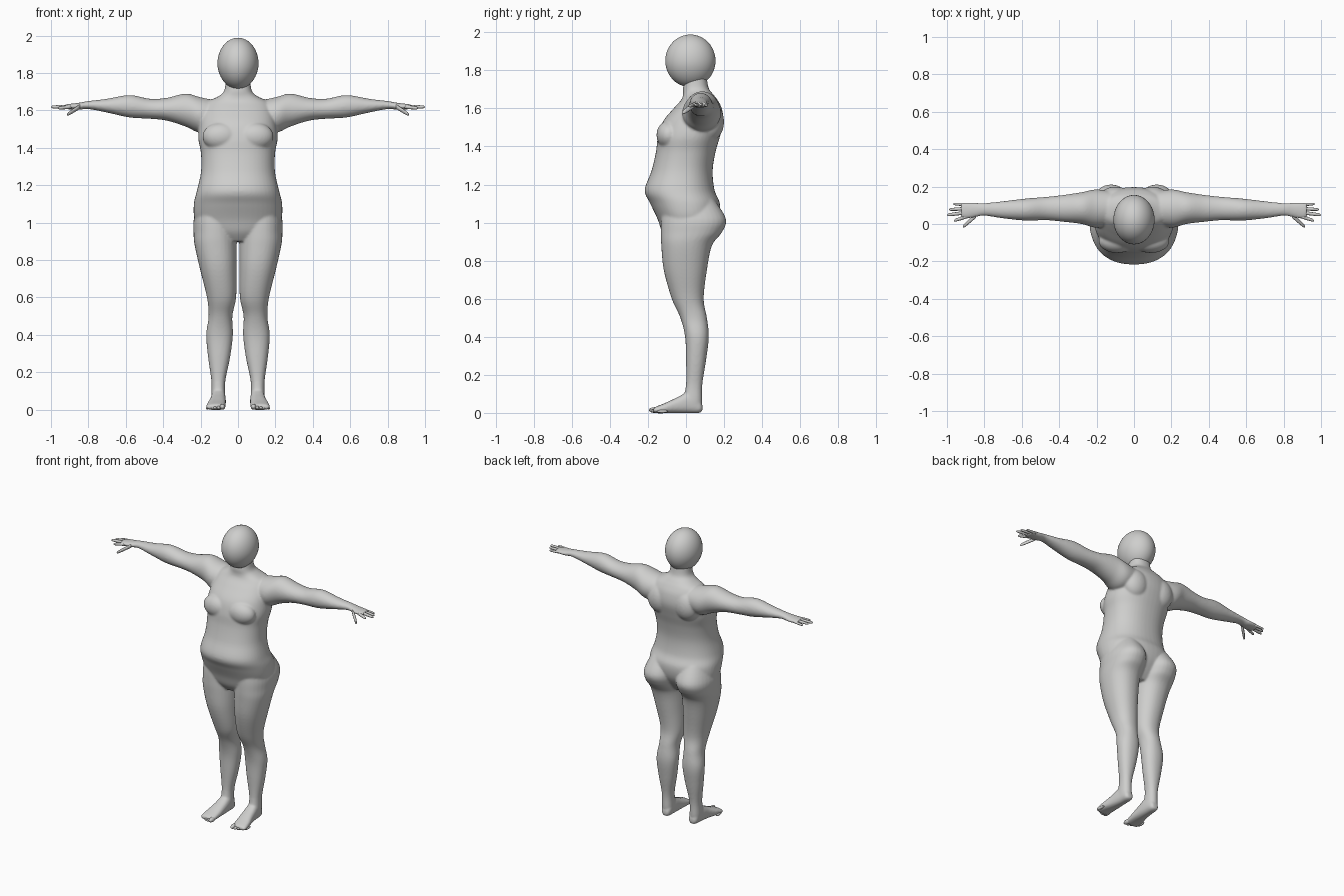
import bpy, bmesh, math
from mathutils import Matrix, Vector

cube = bpy.data.objects.get("Cube")
if cube:
    bpy.data.objects.remove(cube, do_unlink=True)

# Single grey clay material
clay = bpy.data.materials.new("Clay grey")
clay.use_nodes = True
clay.diffuse_color = (0.62, 0.62, 0.61, 1)
clay.node_tree.nodes["Principled BSDF"].inputs["Base Color"].default_value = clay.diffuse_color


def smooth_rows(rows, steps):
    """Catmull-Rom interpolation between cross-section rows."""
    result = []
    last = len(rows) - 1
    for i in range(last):
        before, start = rows[max(i - 1, 0)], rows[i]
        end, after = rows[i + 1], rows[min(i + 2, last)]
        for step in range(steps):
            t = step / steps
            result.append([
                b + t * (c - a + t * (2 * a - 5 * b + 4 * c - d + t * (3 * (b - c) + d - a))) / 2
                for a, b, c, d in zip(before, start, end, after)])
    result.append(rows[last])
    return result


def loft(bm, axis, rows, side=1, power=2.0, sides=32, steps=5):
    """Skin rows of (position, low, high, low, high) along an axis."""
    across = [i for i in range(3) if i != axis]
    rings = []
    for position, low_a, high_a, low_b, high_b in smooth_rows(rows, steps):
        ring = []
        for k in range(sides):
            angle = math.tau * k / sides
            point = [0, 0, 0]
            point[axis] = position
            for i, low, high, wave in ((across[0], low_a, high_a, math.cos(angle)),
                                       (across[1], low_b, high_b, math.sin(angle))):
                reach = math.copysign(abs(wave) ** (2 / power), wave)
                point[i] = (low + high) / 2 + (high - low) / 2 * reach
            point[0] *= side
            ring.append(bm.verts.new(point))
        rings.append(ring)
    for lower, upper in zip(rings, rings[1:]):
        for k in range(sides):
            n = (k + 1) % sides
            bm.faces.new((lower[k], lower[n], upper[n], upper[k]))
    bm.faces.new(rings[0])
    bm.faces.new(rings[-1])


def ellipsoid(bm, centre, radii, segments=32):
    matrix = Matrix.Translation(centre) @ Matrix.Diagonal((*radii, 1))
    return bmesh.ops.create_uvsphere(bm, u_segments=segments, v_segments=segments // 2,
                                     radius=1, matrix=matrix)["verts"]


def finish(bm, name):
    bmesh.ops.recalc_face_normals(bm, faces=bm.faces)
    mesh = bpy.data.meshes.new(name)
    bm.to_mesh(mesh)
    bm.free()
    for face in mesh.polygons:
        face.use_smooth = True
    mesh.materials.append(clay)
    obj = bpy.data.objects.new(name, mesh)
    bpy.context.collection.objects.link(obj)
    return obj


def finger(bm, base, tip, radius, side):
    """Tapered digit with a rounded tip."""
    base, tip = Vector(base), Vector(tip)
    rows = []
    for along, size in ((0, 1), (0.5, 1), (0.85, 0.85), (0.96, 0.6), (1, 0.2)):
        x, y, z = base.lerp(tip, along)
        r = radius * size
        rows.append((x, y - r, y + r, z - r, z + r))
    loft(bm, 0, rows, side, sides=12, steps=2)


# Cross-sections: torso is (height, half width, front, back)
torso = [
    (0.9, 0.1, -0.09, 0.09), (0.95, 0.19, -0.125, 0.13), (1.02, 0.232, -0.15, 0.17),
    (1.1, 0.236, -0.188, 0.178), (1.17, 0.22, -0.217, 0.15), (1.27, 0.198, -0.182, 0.14),
    (1.37, 0.198, -0.158, 0.155), (1.45, 0.212, -0.148, 0.178), (1.53, 0.205, -0.122, 0.197),
    (1.6, 0.19, -0.065, 0.188), (1.645, 0.165, -0.025, 0.165), (1.675, 0.105, -0.015, 0.142),
    (1.71, 0.072, -0.015, 0.118), (1.8, 0.065, 0, 0.105)]
leg = [
    (1.12, 0.03, 0.2, -0.12, 0.15), (1.02, 0.008, 0.236, -0.13, 0.21),
    (0.95, 0.007, 0.238, -0.132, 0.19), (0.88, 0.007, 0.232, -0.13, 0.137),
    (0.75, 0.007, 0.203, -0.117, 0.11), (0.6, 0.01, 0.166, -0.075, 0.093),
    (0.5, 0.03, 0.157, -0.03, 0.11), (0.4, 0.027, 0.17, -0.005, 0.12),
    (0.28, 0.042, 0.16, 0, 0.106), (0.15, 0.068, 0.142, 0, 0.086),
    (0.06, 0.068, 0.142, -0.015, 0.085), (0.02, 0.075, 0.135, 0, 0.08)]
arm = [
    (0.1, 0, 0.17, 1.5, 1.65), (0.2, -0.02, 0.185, 1.48, 1.67),
    (0.28, 0, 0.17, 1.513, 1.69), (0.38, 0.012, 0.155, 1.545, 1.667),
    (0.47, 0.02, 0.145, 1.555, 1.662), (0.58, 0.018, 0.136, 1.562, 1.682),
    (0.7, 0.03, 0.122, 1.588, 1.662), (0.8, 0.044, 0.112, 1.607, 1.65),
    (0.85, 0.035, 0.115, 1.603, 1.641), (0.9, 0.028, 0.115, 1.605, 1.635),
    (0.925, 0.035, 0.112, 1.608, 1.632)]
foot = [
    (0.087, 0.085, 0.12, 0.01, 0.04), (0.07, 0.072, 0.135, 0, 0.07),
    (0.02, 0.066, 0.142, -0.002, 0.11), (-0.05, 0.065, 0.152, -0.002, 0.08),
    (-0.11, 0.066, 0.166, -0.002, 0.052), (-0.155, 0.07, 0.17, -0.002, 0.034),
    (-0.172, 0.075, 0.165, 0.003, 0.025)]

# Body: overlapping masses fused into one smooth skin
bm = bmesh.new()
loft(bm, 2, [(z, -w, w, front, back) for z, w, front, back in torso], power=2.25, sides=48)
for side in (-1, 1):
    loft(bm, 2, leg, side, power=2.2)
    loft(bm, 0, arm, side)
    loft(bm, 1, foot, side, power=2.5)
    # Chest and shoulder blade
    ellipsoid(bm, (side * 0.09, -0.09, 1.46), (0.1, 0.065, 0.075))
    ellipsoid(bm, (side * 0.1, 0.13, 1.53), (0.09, 0.07, 0.1))
body = finish(bm, "body")
remesh = body.modifiers.new("Fuse", "REMESH")
remesh.mode = "VOXEL"
remesh.voxel_size = 0.006
remesh.use_smooth_shade = True
soften = body.modifiers.new("Soften", "SMOOTH")
soften.factor = 0.5
soften.iterations = 12

# Head: egg that narrows toward the chin
bm = bmesh.new()
for vert in ellipsoid(bm, (0, 0.023, 1.85), (0.11, 0.132, 0.138), 48):
    vert.co.x *= 1 - 0.5 * max(0, 1.83 - vert.co.z)
finish(bm, "head")

# Fingers and toes
digits = [
    ((0.89, 0.041, 1.619), (0.962, 0.018, 1.612), 0.0095),
    ((0.89, 0.062, 1.621), (1.0, 0.048, 1.618), 0.0095),
    ((0.89, 0.083, 1.621), (0.988, 0.077, 1.618), 0.009),
    ((0.89, 0.103, 1.619), (0.966, 0.107, 1.614), 0.008),
    ((0.845, 0.045, 1.62), (0.914, -0.015, 1.577), 0.012)]
for side, label in ((1, "left"), (-1, "right")):
    bm = bmesh.new()
    for base, tip, radius in digits:
        finger(bm, base, tip, radius, side)
    finish(bm, label + "_fingers")
    bm = bmesh.new()
    for i in range(5):
        size = 0.015 if i == 0 else 0.011 - 0.0007 * i
        centre = (side * (0.083 + 0.02 * i), -0.165 + 0.0025 * i * i, size)
        ellipsoid(bm, centre, (size, 0.03, size), 16)
    finish(bm, label + "_toes")
